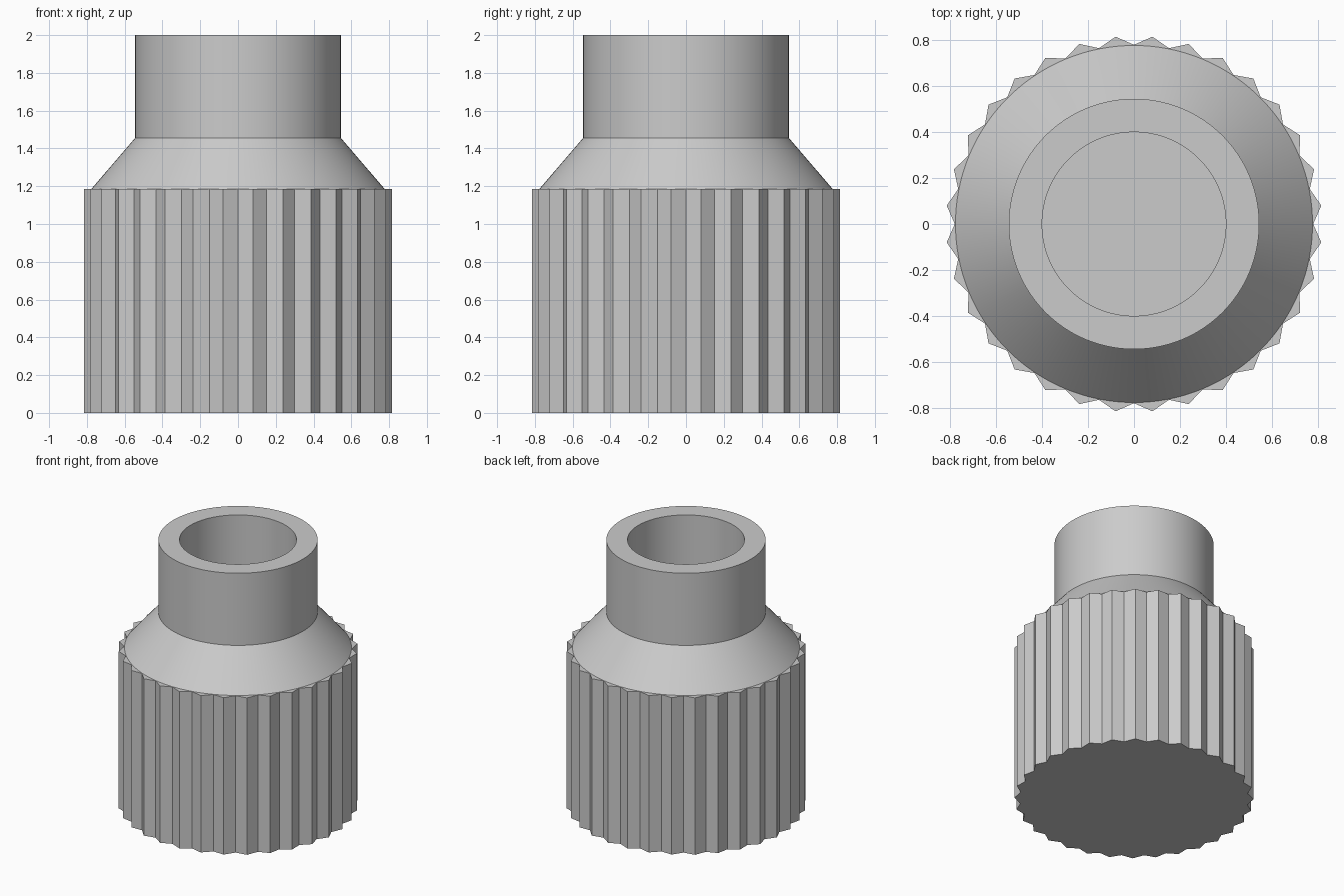
import bpy
import math

cube = bpy.data.objects.get("Cube")
if cube:
    bpy.data.objects.remove(cube, do_unlink=True)

TEETH = 32
GRIP_TOP = 1.185
SHOULDER_TOP = 1.455
BORE_FLOOR = 1.0

grey = bpy.data.materials.new("plain_grey")
grey.use_nodes = True
colour = (0.6, 0.6, 0.6, 1)
grey.diffuse_color = colour
grey.node_tree.nodes["Principled BSDF"].inputs["Base Color"].default_value = colour


def ring(radii, z):
    """Closed loop of points, one per radius, evenly spaced in angle."""
    step = math.tau / len(radii)
    return [(r * math.cos(i * step), r * math.sin(i * step), z)
            for i, r in enumerate(radii)]


def loft(name, rings, cap_start=False, cap_end=False, smooth=False):
    """Join successive rings with quads and optionally close the ends."""
    n = len(rings[0])
    verts = [p for loop in rings for p in loop]
    faces = []
    for k in range(len(rings) - 1):
        a, b = k * n, (k + 1) * n
        for i in range(n):
            j = (i + 1) % n
            faces.append((a + i, a + j, b + j, b + i))
    if cap_start:
        faces.append(tuple(reversed(range(n))))
    if cap_end:
        faces.append(tuple(range(len(verts) - n, len(verts))))
    mesh = bpy.data.meshes.new(name)
    mesh.from_pydata(verts, [], faces)
    mesh.materials.append(grey)
    obj = bpy.data.objects.new(name, mesh)
    bpy.context.collection.objects.link(obj)
    if smooth:
        bpy.ops.object.select_all(action="DESELECT")
        obj.select_set(True)
        bpy.context.view_layer.objects.active = obj
        bpy.ops.object.shade_smooth_by_angle(angle=math.radians(30))
    return obj


# Ribbed grip: valleys and pointed ridges alternate around the outline
outline = [0.78, 0.819] * TEETH
loft("ribbed_grip", [ring(outline, 0), ring(outline, GRIP_TOP),
                     ring([0.74] * len(outline), GRIP_TOP)], cap_start=True)

# Sloped shoulder, neck, rim and blind bore in one turned profile
profile = [(0.777, GRIP_TOP), (0.545, SHOULDER_TOP), (0.545, 2),
           (0.4, 2), (0.4, BORE_FLOOR)]
loft("shoulder_and_neck", [ring([r] * 128, z) for r, z in profile],
     cap_end=True, smooth=True)
